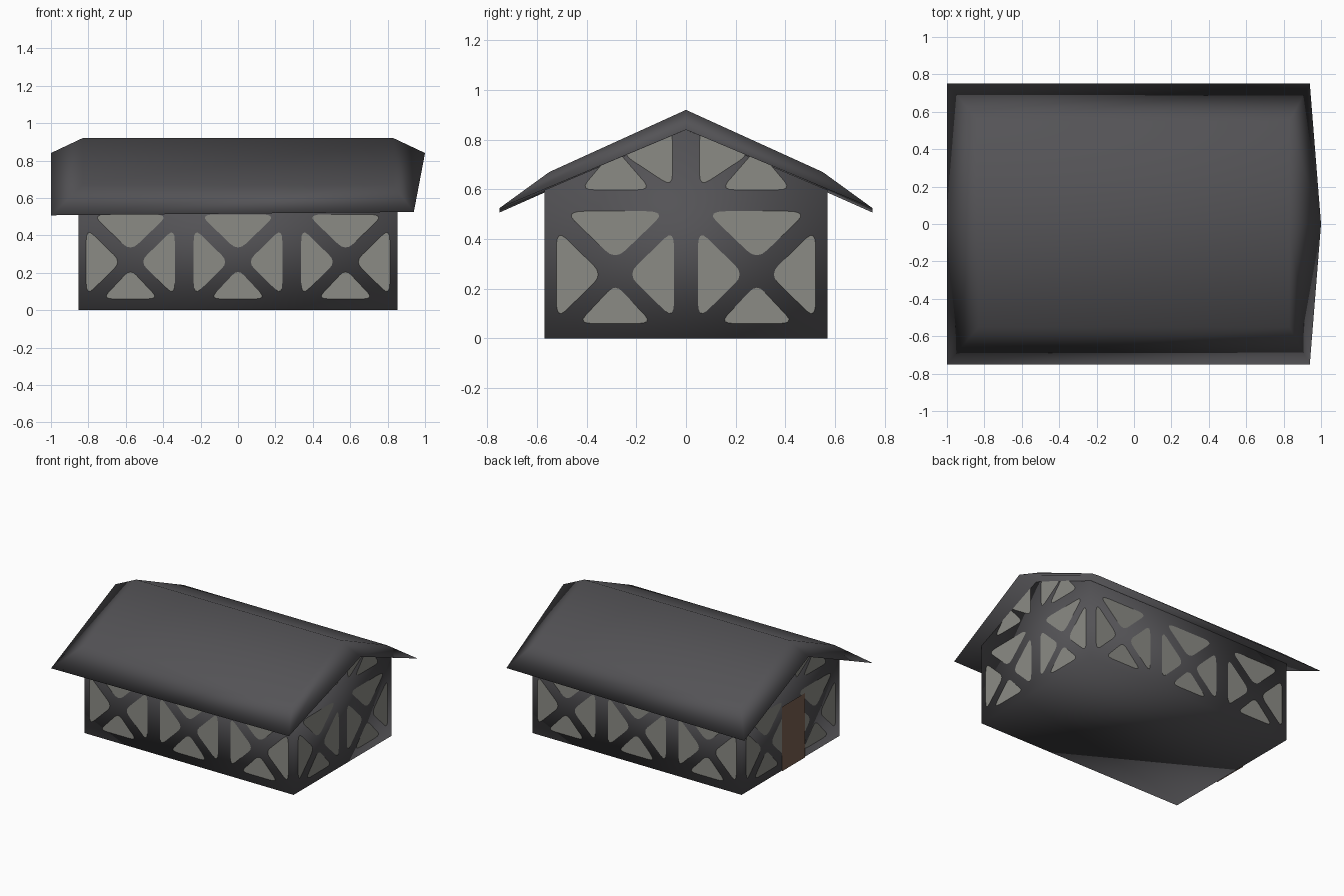
import bpy
from mathutils import Matrix, Vector
from math import radians

if "Cube" in bpy.data.objects:
    bpy.data.objects.remove(bpy.data.objects["Cube"])


def material(name, rgb):
    m = bpy.data.materials.new(name)
    m.diffuse_color = (*rgb, 1)
    m.use_nodes = True
    m.node_tree.nodes["Principled BSDF"].inputs["Base Color"].default_value = m.diffuse_color
    return m


DARK = material("dark_grey_timber", (0.088, 0.086, 0.093))
PANEL = material("pale_grey_panel", (0.26, 0.26, 0.235))
BROWN = material("brown_door", (0.19, 0.115, 0.08))


def make(name, verts, faces, mat, smooth=False):
    me = bpy.data.meshes.new(name)
    me.from_pydata(verts, [], faces)
    me.materials.append(mat)
    for p in me.polygons:
        p.use_smooth = smooth
    ob = bpy.data.objects.new(name, me)
    bpy.context.collection.objects.link(ob)
    return ob


HX, HY, EAVE, PEAK = 0.853, 0.57, 0.597, 0.84

# Body: house-shaped profile run along x
profile = [(-HY, 0), (HY, 0), (HY, EAVE), (0, PEAK), (-HY, EAVE)]
n = len(profile)
verts = [(x, y, z) for x in (-HX, HX) for y, z in profile]
faces = [list(range(n))[::-1], list(range(n, 2 * n))]
faces += [[i, (i + 1) % n, n + (i + 1) % n, n + i] for i in range(n)]
make("house_body", verts, faces, DARK, True)

# Roof: thick ridge and slopes thinning to a sharp rim
inner = [(x, y, z) for x in (-0.83, 0.83)
         for y, z in ((-0.55, 0.67), (0, 0.92), (0.55, 0.67))]
rim = [(-1, -0.75, 0.507), (-1, 0, PEAK), (-1, 0.75, 0.507),
       (0.94, -0.75, 0.525), (1, 0, PEAK), (0.94, 0.75, 0.525)]
faces = [(0, 3, 4, 1), (1, 4, 5, 2),          # main slopes
         (6, 9, 3, 0), (2, 5, 11, 8),         # eave chamfers
         (6, 0, 1, 7), (7, 1, 2, 8),          # left gable chamfers
         (9, 10, 4, 3), (10, 11, 5, 4),       # right gable chamfers
         (6, 7, 10, 9), (7, 8, 11, 10)]       # underside
make("roof", inner + rim, faces, DARK, True)


def rounded(points, cut=0.2, steps=4):
    """Outline with each corner replaced by a short curve, counter-clockwise."""
    pts = [Vector(p) for p in points]
    area = sum(a.x * b.y - a.y * b.x for a, b in zip(pts, pts[1:] + pts[:1]))
    if area < 0:
        pts.reverse()
    out = []
    for i, p in enumerate(pts):
        a = p.lerp(pts[i - 1], cut)
        b = p.lerp(pts[(i + 1) % len(pts)], cut)
        for s in range(steps + 1):
            t = s / steps
            out.append(a.lerp(p, t).lerp(p.lerp(b, t), t))
    return out


def wall_plates(name, outlines, angle, dist, mat):
    """Flat plates on a wall; u runs right as seen from outside."""
    rot = Matrix.Rotation(radians(angle), 3, 'Z')
    verts, faces = [], []
    for o in outlines:
        faces.append(range(len(verts), len(verts) + len(o)))
        verts += [rot @ Vector((u, -dist, z)) for u, z in o]
    make(name, verts, faces, mat)


# Four pale triangles between the arms of an X brace
BRACE = [[(-0.237, 0.44), (-0.237, 0.075), (-0.05, 0.258)],
         [(0.237, 0.44), (0.237, 0.075), (0.05, 0.258)],
         [(-0.15, 0.06), (0.15, 0.06), (0, 0.22)],
         [(-0.205, 0.512), (0.205, 0.512), (0, 0.315)]]


def braces(centres):
    return [rounded([(u + c, z) for u, z in tri]) for c in centres for tri in BRACE]


# Smaller triangles under each gable, mirrored
gable = [rounded([(s * u, z) for u, z in tri]) for s in (-1, 1)
         for tri in ([(0.425, 0.598), (0.14, 0.598), (0.285, 0.765)],
                     [(0.055, 0.61), (0.055, 0.845), (0.26, 0.745)])]

for name, angle in (("front", 0), ("back", 180)):
    wall_plates(name + "_panels", braces((-0.575, 0, 0.575)), angle, HY + 0.003, PANEL)
for name, angle in (("right", 90), ("left", 270)):
    wall_plates(name + "_panels", braces((-0.285, 0.285)) + gable, angle, HX + 0.003, PANEL)

# Door on the left wall
wall_plates("door", [[(-0.11, 0), (0.16, 0), (0.16, 0.475), (-0.11, 0.475)]],
            270, HX + 0.007, BROWN)
